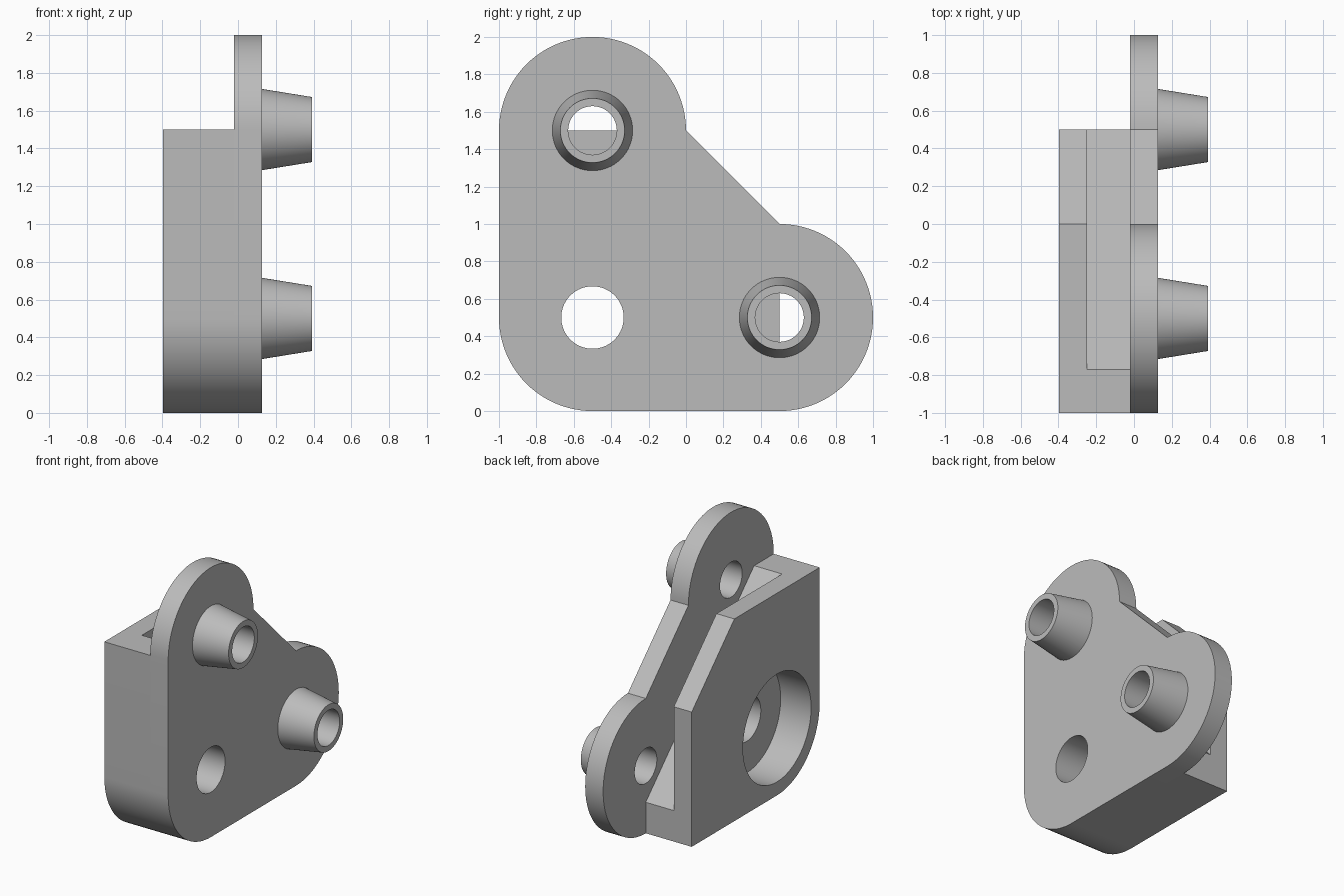
import bpy, bmesh
from math import cos, sin, radians, pi
from mathutils import Matrix

cube = bpy.data.objects.get("Cube")
if cube:
    bpy.data.objects.remove(cube, do_unlink=True)

# Depth levels along x
BACK, SLOT, BORE, PLATE, FACE, TIP = -0.397, -0.25, -0.147, -0.02, 0.127, 0.393

grey = bpy.data.materials.new("plain grey")
grey.use_nodes = True
GREY = (0.5, 0.5, 0.5, 1)
grey.diffuse_color = GREY
grey.node_tree.nodes["Principled BSDF"].inputs["Base Color"].default_value = GREY


def add_object(name, bm):
    bmesh.ops.recalc_face_normals(bm, faces=bm.faces)
    mesh = bpy.data.meshes.new(name)
    bm.to_mesh(mesh)
    bm.free()
    mesh.materials.append(grey)
    obj = bpy.data.objects.new(name, mesh)
    bpy.context.collection.objects.link(obj)
    return obj


def arc(y, z, start, end, radius=0.5, steps=24):
    angles = [radians(start + (end - start) * i / steps) for i in range(steps + 1)]
    return [(y + radius * cos(a), z + radius * sin(a)) for a in angles]


def prism(name, outline, x0, x1):
    """Extrude a (y, z) outline between two x levels."""
    bm = bmesh.new()
    face = bm.faces.new([bm.verts.new((x0, y, z)) for y, z in outline])
    new = bmesh.ops.extrude_face_region(bm, geom=[face])["geom"]
    verts = [v for v in new if isinstance(v, bmesh.types.BMVert)]
    bmesh.ops.translate(bm, verts=verts, vec=(x1 - x0, 0, 0))
    return add_object(name, bm)


def cone(name, y, z, x0, x1, r0, r1):
    """Round solid running along x."""
    bm = bmesh.new()
    place = Matrix.Translation(((x0 + x1) / 2, y, z)) @ Matrix.Rotation(pi / 2, 4, "Y")
    bmesh.ops.create_cone(bm, cap_ends=True, segments=64, radius1=r0, radius2=r1,
                          depth=x1 - x0, matrix=place)
    return add_object(name, bm)


def combine(target, tool, operation):
    tool.hide_render = True
    mod = target.modifiers.new(operation, "BOOLEAN")
    mod.operation, mod.solver, mod.object = operation, "EXACT", tool
    bpy.context.view_layer.objects.active = target
    bpy.ops.object.modifier_apply(modifier=mod.name)
    bpy.data.objects.remove(tool, do_unlink=True)


corner = arc(-0.5, 0.5, 180, 270)

# Front plate with three rounded lobes
bracket = prism("bracket", arc(-0.5, 1.5, 180, 0, steps=48) + arc(0.5, 0.5, 90, -90, steps=48)
                + corner[::-1], PLATE, FACE)

# Rear housing with a chamfered corner, hollowed by a diagonal slot
housing = prism("housing", corner + [(0.5, 0), (0.5, 1), (0, 1.5), (-1, 1.5)], BACK, PLATE)
slot = prism("slot_cutter", [(-0.87, 1.6), (0.6, 0.13), (0.6, 1.6)], SLOT, PLATE + 0.05)
combine(housing, slot, "DIFFERENCE")
combine(bracket, housing, "UNION")

# Tapered hollow bosses
for y, z in ((-0.5, 1.5), (0.5, 0.5)):
    combine(bracket, cone("boss", y, z, FACE, TIP, 0.215, 0.172), "UNION")
    combine(bracket, cone("boss_hole", y, z, PLATE - 0.05, TIP + 0.1, 0.13, 0.13), "DIFFERENCE")

# Pivot hole with a wide recess from the back
combine(bracket, cone("recess", -0.5, 0.5, BACK - 0.1, BORE, 0.4, 0.4), "DIFFERENCE")
combine(bracket, cone("pivot_hole", -0.5, 0.5, BACK - 0.1, FACE + 0.1, 0.167, 0.167), "DIFFERENCE")

bpy.ops.object.select_all(action="DESELECT")
bracket.select_set(True)
bpy.context.view_layer.objects.active = bracket
bpy.ops.object.shade_smooth_by_angle(angle=radians(30))
